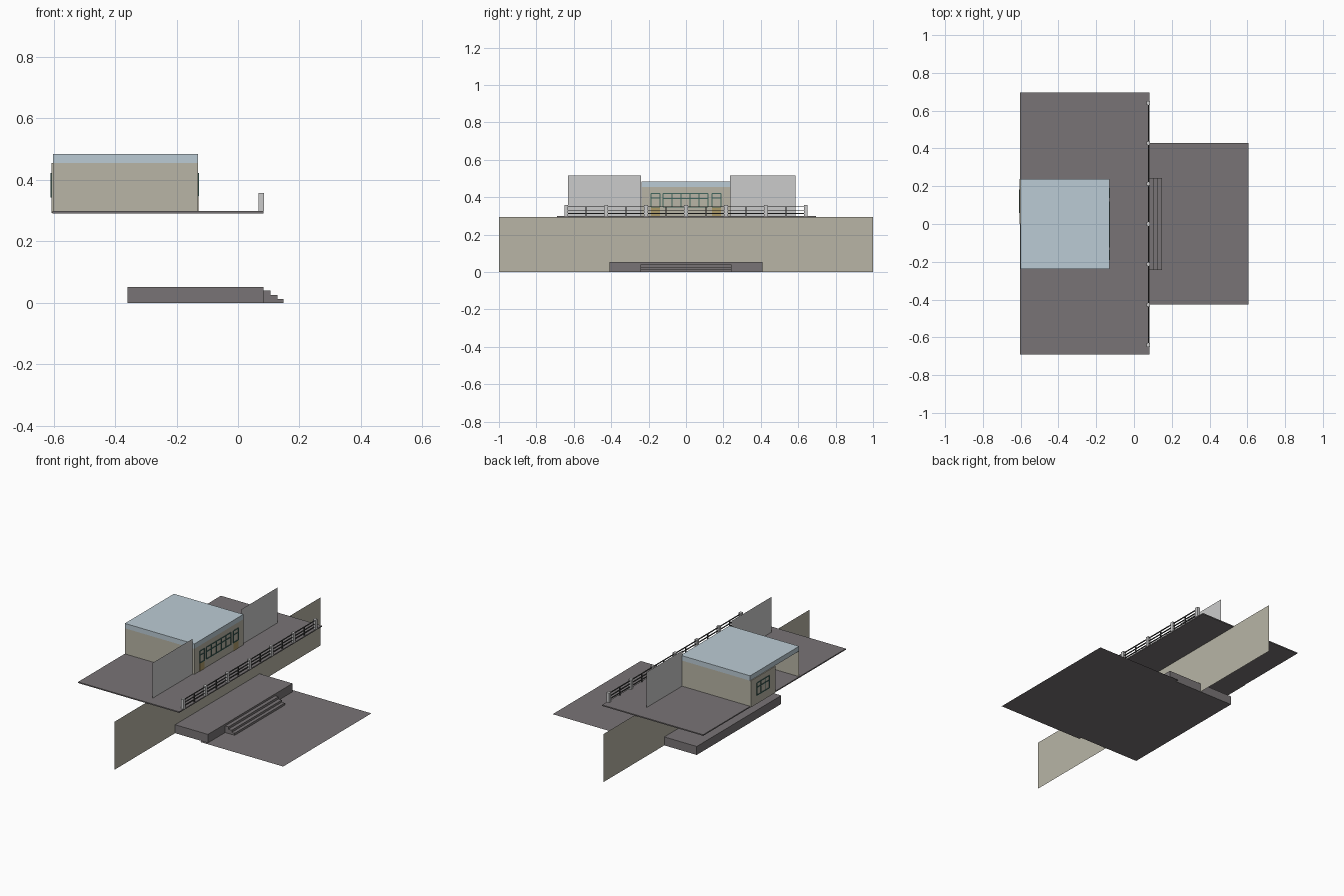
import bpy, bmesh

if "Cube" in bpy.data.objects:
    bpy.data.objects.remove(bpy.data.objects["Cube"])

def mat(name, rgb):
    m = bpy.data.materials.new(name)
    m.diffuse_color = (*rgb, 1)
    m.use_nodes = True
    m.node_tree.nodes["Principled BSDF"].inputs["Base Color"].default_value = m.diffuse_color
    return m

STONE = mat("stone", (0.19, 0.175, 0.18))
PLASTER = mat("plaster", (0.48, 0.46, 0.38))
ROOF = mat("roof_blue", (0.50, 0.60, 0.66))
FRAME = mat("frame_green", (0.05, 0.13, 0.11))
DOOR = mat("door_ochre", (0.42, 0.33, 0.14))
IRON = mat("iron", (0.06, 0.06, 0.06))

def finish(name, bm, material):
    me = bpy.data.meshes.new(name)
    bm.to_mesh(me)
    bm.free()
    ob = bpy.data.objects.new(name, me)
    if material:
        me.materials.append(material)
    bpy.context.collection.objects.link(ob)
    return ob

def add_box(bm, x, y, z):
    v = bmesh.ops.create_cube(bm, size=1)["verts"]
    for p in v:
        p.co = [(a + b) / 2 + c * (b - a) for (a, b), c in zip((x, y, z), p.co)]

def boxes(name, parts, material=None):
    bm = bmesh.new()
    for p in parts:
        add_box(bm, *p)
    return finish(name, bm, material)

def sheet(name, corners, material=None):
    bm = bmesh.new()
    bm.faces.new([bm.verts.new(c) for c in corners])
    return finish(name, bm, material)

def x_sheet(name, x, y, z, material=None):
    return sheet(name, [(x, y[0], z[0]), (x, y[1], z[0]), (x, y[1], z[1]), (x, y[0], z[1])], material)

def window(name, x, y, z, columns, transom):
    # outer frame, upright bars and one cross bar
    t, d = 0.0025, 0.003
    parts = []
    for i in range(columns + 1):
        c = y[0] + (y[1] - y[0]) * i / columns
        parts.append(((x - d, x + d), (c - t, c + t), z))
    for h in (z[0], transom, z[1]):
        parts.append(((x - d, x + d), y, (h - t, h + t)))
    boxes(name, parts, FRAME)

# ground, lower platform and long retaining wall
sheet("forecourt", [(0.04, -0.425, 0), (0.605, -0.425, 0), (0.605, 0.43, 0), (0.04, 0.43, 0)], STONE)
boxes("platform", [((-0.36, 0.083), (-0.41, 0.41), (0, 0.052))], STONE)
x_sheet("retaining_wall", -0.14, (-1, 1), (0, 0.295), PLASTER)

# steps as an extruded stair profile
profile = [(0.083, 0), (0.148, 0), (0.148, 0.013), (0.128, 0.013), (0.128, 0.026),
           (0.105, 0.026), (0.105, 0.04), (0.083, 0.04)]
bm = bmesh.new()
face = bm.faces.new([bm.verts.new((x, -0.243, z)) for x, z in profile])
ext = bmesh.ops.extrude_face_region(bm, geom=[face])["geom"]
bmesh.ops.translate(bm, vec=(0, 0.486, 0), verts=[g for g in ext if isinstance(g, bmesh.types.BMVert)])
bmesh.ops.recalc_face_normals(bm, faces=bm.faces)
finish("steps", bm, STONE)

# upper terrace
boxes("terrace", [((-0.603, 0.083), (-0.69, 0.695), (0.291, 0.298))], STONE)

# screen walls beside the pavilion
x_sheet("screen_wall_left", -0.14, (-0.63, -0.24), (0.298, 0.515))
x_sheet("screen_wall_right", -0.14, (0.235, 0.585), (0.298, 0.515))

# pavilion shell: front, two sides, half of the back left open
X0, X1, Y, Z = -0.602, -0.13, 0.238, (0.298, 0.455)
x_sheet("front_wall", X1, (-Y, Y), Z, PLASTER)
for side, y in (("left", -Y), ("right", Y)):
    sheet("side_wall_" + side, [(X0, y, Z[0]), (X1, y, Z[0]), (X1, y, Z[1]), (X0, y, Z[1])], PLASTER)
boxes("back_wall", [((-0.607, -0.602), (0, Y), (0.292, 0.455))], PLASTER)
boxes("roof", [((X0, X1), (-Y, Y), (0.455, 0.485))], ROOF)

# windows and doors
window("front_window", X1, (-0.122, 0.117), (0.348, 0.42), 5, 0.393)
window("back_window", -0.607, (0.06, 0.18), (0.345, 0.42), 3, 0.393)
for side, s in (("left", -1), ("right", 1)):
    window("side_light_" + side, X1, tuple(sorted((s * 0.14, s * 0.187))), (0.348, 0.42), 1, 0.395)
    y = sorted((s * 0.14, s * 0.187))
    boxes("door_panel_" + side, [((X1 - 0.002, X1 + 0.002), y, (0.298, 0.345))], DOOR)

# railing: square posts, three rails, thin uprights mid-bay
RX, step = 0.076, 0.2135
posts = [i * step for i in range(-3, 4)]
boxes("railing_posts", [((RX - 0.009, RX + 0.009), (y - 0.01, y + 0.01), (0.298, 0.357)) for y in posts])
rails = [((RX - 0.003, RX + 0.003), (posts[0], posts[-1]), (z - 0.002, z + 0.002)) for z in (0.312, 0.33, 0.349)]
rails += [((RX - 0.003, RX + 0.003), (y + step / 2 - 0.003, y + step / 2 + 0.003), (0.298, 0.349)) for y in posts[:-1]]
boxes("railing_rails", rails, IRON)
